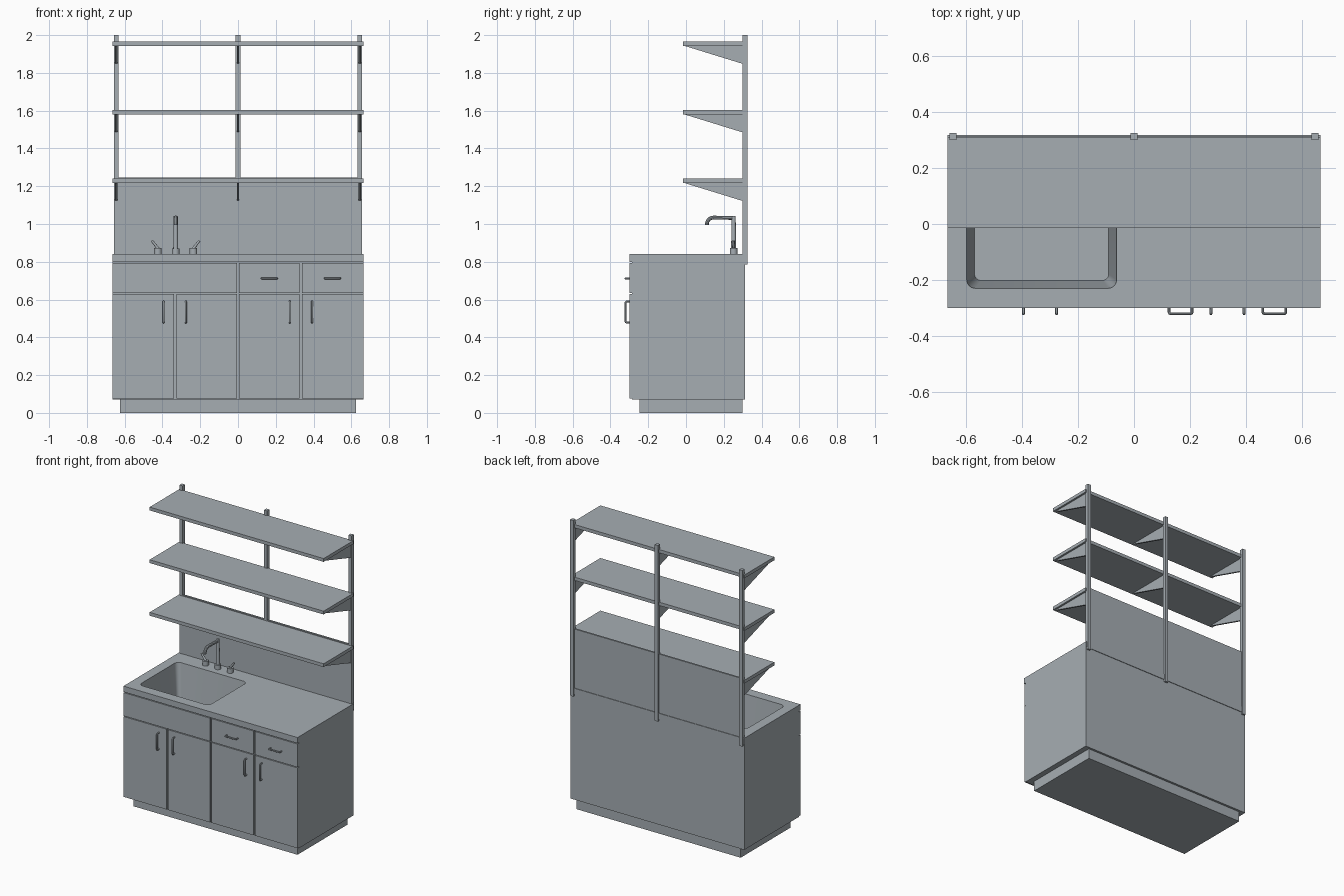
import bpy, bmesh, math
from mathutils import Vector

if "Cube" in bpy.data.objects:
    bpy.data.objects.remove(bpy.data.objects["Cube"])

steel = bpy.data.materials.new("grey_steel")
steel.diffuse_color = (0.38, 0.42, 0.45, 1)
steel.use_nodes = True
steel.node_tree.nodes["Principled BSDF"].inputs["Base Color"].default_value = steel.diffuse_color


def finish(name, bm, smooth=False):
    bmesh.ops.recalc_face_normals(bm, faces=bm.faces[:])
    me = bpy.data.meshes.new(name)
    bm.to_mesh(me)
    bm.free()
    me.materials.append(steel)
    ob = bpy.data.objects.new(name, me)
    bpy.context.collection.objects.link(ob)
    if smooth:
        smooth_edges(ob)
    return ob


def smooth_edges(ob):
    bpy.ops.object.select_all(action='DESELECT')
    ob.select_set(True)
    bpy.context.view_layer.objects.active = ob
    bpy.ops.object.shade_smooth_by_angle(angle=math.radians(35))


def box(name, x0, x1, y0, y1, z0, z1):
    bm = bmesh.new()
    bmesh.ops.create_cube(bm, size=1)
    for v in bm.verts:
        v.co = ((x0 + x1) / 2 + v.co.x * (x1 - x0),
                (y0 + y1) / 2 + v.co.y * (y1 - y0),
                (z0 + z1) / 2 + v.co.z * (z1 - z0))
    return finish(name, bm)


def rod(name, a, b, r1, r2=None, sides=20):
    a, b = Vector(a), Vector(b)
    bm = bmesh.new()
    bmesh.ops.create_cone(bm, cap_ends=True, segments=sides, radius1=r1,
                          radius2=r1 if r2 is None else r2, depth=(b - a).length)
    rot = (b - a).to_track_quat('Z', 'Y')
    for v in bm.verts:
        v.co = rot @ v.co + (a + b) / 2
    return finish(name, bm, True)


def tube(name, pts, r):
    cu = bpy.data.curves.new(name, 'CURVE')
    cu.dimensions = '3D'
    cu.bevel_depth = r
    cu.bevel_resolution = 3
    cu.use_fill_caps = True
    sp = cu.splines.new('POLY')
    sp.points.add(len(pts) - 1)
    for p, co in zip(sp.points, pts):
        p.co = (*co, 1)
    cu.materials.append(steel)
    ob = bpy.data.objects.new(name, cu)
    bpy.context.collection.objects.link(ob)
    bpy.ops.object.select_all(action='DESELECT')
    ob.select_set(True)
    bpy.context.view_layer.objects.active = ob
    bpy.ops.object.convert(target='MESH')
    smooth_edges(bpy.context.view_layer.objects.active)


# Cabinet, plinth and worktop
W, FRONT = 0.664, -0.298
box("plinth", -0.626, 0.626, -0.245, 0.298, 0, 0.075)
carcass = box("cabinet_carcass", -W, W, -0.286, 0.313, 0.07, 0.80)
worktop = box("worktop", -W, W, -0.3, 0.317, 0.80, 0.84)


# Sink basin: tapered rounded cutter sunk into worktop and carcass
def rounded_ring(bm, x0, x1, y0, y1, r, z):
    ring = []
    for k, (cx, cy) in enumerate([(x1 - r, y1 - r), (x0 + r, y1 - r),
                                  (x0 + r, y0 + r), (x1 - r, y0 + r)]):
        for i in range(7):
            a = math.pi / 2 * (k + i / 6)
            ring.append(bm.verts.new((cx + r * math.cos(a), cy + r * math.sin(a), z)))
    return ring


bm = bmesh.new()
rings = [rounded_ring(bm, -0.596 + d, -0.062 - d, -0.229 + d, 0.19 - d, r, z)
         for d, r, z in ((0.028, 0.022, 0.58), (0, 0.03, 0.84), (0, 0.03, 0.86))]
for lo, hi in zip(rings, rings[1:]):
    for i in range(len(lo)):
        j = (i + 1) % len(lo)
        bm.faces.new((lo[i], lo[j], hi[j], hi[i]))
bm.faces.new(rings[0])
bm.faces.new(rings[-1])
cutter = finish("sink_cutter", bm)
cutter.hide_render = True
for ob in (carcass, worktop):
    m = ob.modifiers.new("sink", 'BOOLEAN')
    m.operation, m.solver, m.object = 'DIFFERENCE', 'EXACT', cutter
    bpy.context.view_layer.objects.active = ob
    bpy.ops.object.modifier_apply(modifier=m.name)
    smooth_edges(ob)
bpy.data.objects.remove(cutter)

# Doors, sink front panel and drawers
g = 0.006
edges = [-W - 0.0, -0.332, 0, 0.332, W]


def panel(name, i, j, z0, z1):
    x0 = edges[i] + (g if i > 0 else 0)
    x1 = edges[j] - (g if j < 4 else 0)
    box(name, x0, x1, FRONT, -0.286, z0, z1)


for i in range(4):
    panel("door", i, i + 1, 0.075, 0.629)
panel("sink_front_panel", 0, 2, 0.634, 0.794)
panel("drawer_front", 2, 3, 0.634, 0.794)
panel("drawer_front", 3, 4, 0.634, 0.794)


# Bow handles: p is the centre, u the long direction
def handle(name, p, u, half):
    p, u, out = Vector(p), Vector(u), Vector((0, -1, 0))
    path = [(-half, 0), (-half, 0.016), (-half + 0.002, 0.02), (-half + 0.006, 0.022)]
    path += [(-s, o) for s, o in reversed(path)]
    tube(name, [p + u * s + out * o for s, o in path], 0.005)


for x in (-0.394, -0.276, 0.274, 0.392):
    handle("door_handle", (x, FRONT, 0.534), (0, 0, 1), 0.056)
for x in (0.166, 0.5):
    handle("drawer_handle", (x, FRONT, 0.712), (1, 0, 0), 0.041)

# Backsplash
box("backsplash", -0.655, 0.655, 0.301, 0.313, 0.79, 1.247)

# Posts, shelves and triangular brackets
posts = (-0.645, 0, 0.645)
for x in posts:
    box("post", x - 0.012, x + 0.012, 0.3, 0.325, 0.785, 2.0)
for z in (1.24, 1.603, 1.966):
    box("shelf", -W, W, -0.015, 0.309, z - 0.023, z)
    for x in posts:
        bm = bmesh.new()
        prof = ((-0.008, z - 0.023), (0.302, z - 0.023), (0.302, z - 0.117), (0.29, z - 0.115))
        sides = [[bm.verts.new((x + s, y, h)) for y, h in prof] for s in (-0.006, 0.006)]
        for s in sides:
            bm.faces.new(s)
        for i in range(4):
            j = (i + 1) % 4
            bm.faces.new((sides[0][i], sides[0][j], sides[1][j], sides[1][i]))
        finish("shelf_bracket", bm)

# Tap: riser with curved spout and two levers
tx, ty = -0.33, 0.252
rod("tap_base", (tx, ty, 0.84), (tx, ty, 0.87), 0.02)
rod("tap_riser", (tx, ty, 0.86), (tx, ty, 1.043), 0.013, 0.011)
arc = [(tx, 0.145 - 0.034 * math.sin(a), 1.0 + 0.034 * math.cos(a))
       for a in [math.pi / 2 * i / 8 for i in range(9)]]
tube("tap_spout", [(tx, ty, 1.032)] + arc + [(tx, 0.111, 0.995)], 0.0105)
for s in (-1, 1):
    x = tx + s * 0.094
    rod("tap_valve", (x, ty, 0.84), (x, ty, 0.872), 0.02)
    rod("tap_lever", (x - s * 0.004, ty, 0.866), (x + s * 0.032, ty, 0.912), 0.008, 0.006, 16)
